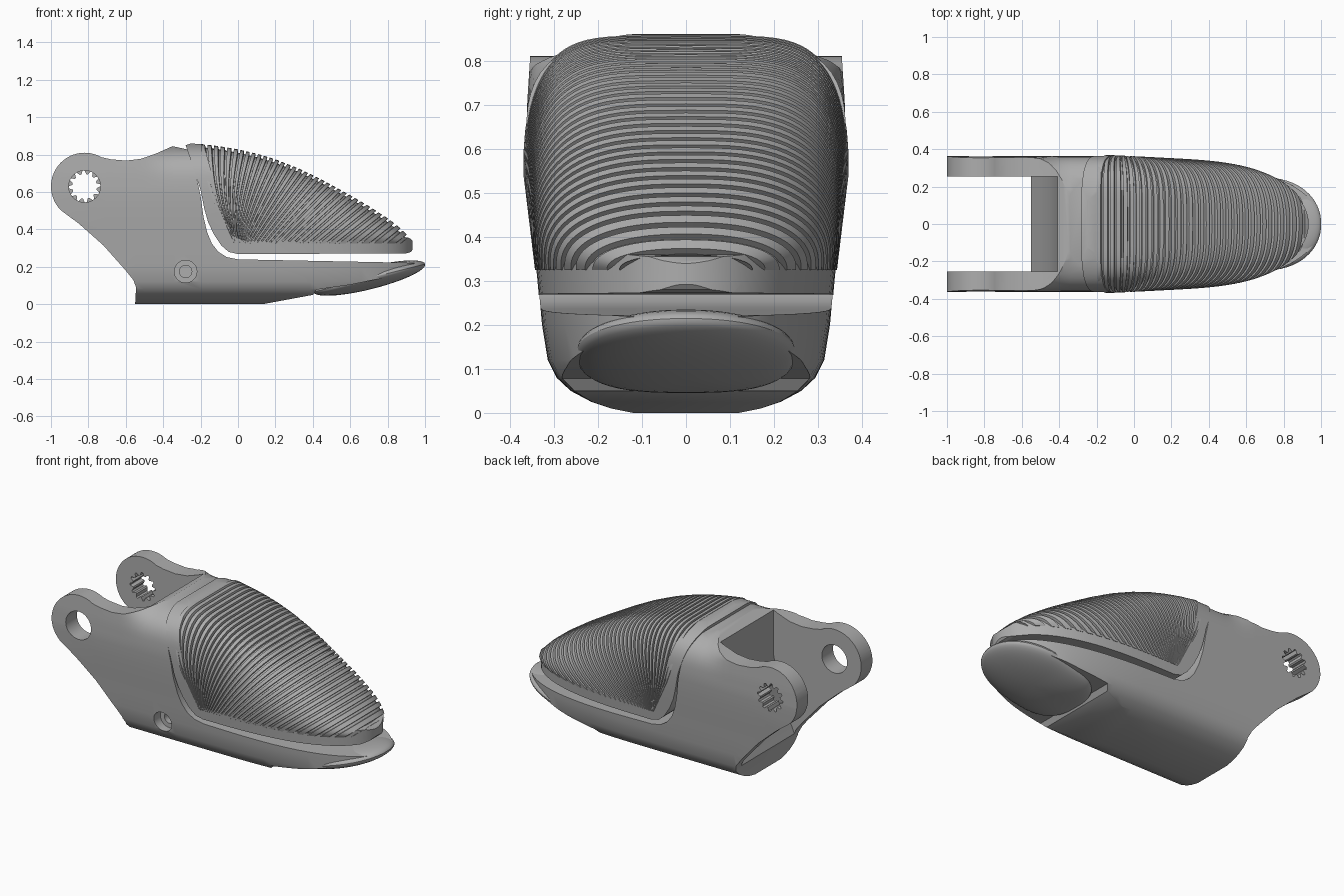
import bpy, bmesh, math

scene = bpy.context.scene
if "Cube" in bpy.data.objects:
    bpy.data.objects.remove(bpy.data.objects["Cube"])

grey = bpy.data.materials.new("plain grey")
grey.use_nodes = True
grey.diffuse_color = (0.42, 0.42, 0.42, 1)
grey.node_tree.nodes["Principled BSDF"].inputs["Base Color"].default_value = (0.42, 0.42, 0.42, 1)


def finish(name, bm):
    bmesh.ops.recalc_face_normals(bm, faces=bm.faces[:])
    mesh = bpy.data.meshes.new(name)
    bm.to_mesh(mesh)
    bm.free()
    mesh.materials.append(grey)
    ob = bpy.data.objects.new(name, mesh)
    scene.collection.objects.link(ob)
    return ob


def loft(name, rings):
    """Skin a list of closed rings and cap both ends."""
    bm = bmesh.new()
    rows = [[bm.verts.new(p) for p in ring] for ring in rings]
    n = len(rows[0])
    for a, b in zip(rows, rows[1:]):
        for i in range(n):
            j = (i + 1) % n
            bm.faces.new((a[i], a[j], b[j], b[i]))
    bm.faces.new(rows[0])
    bm.faces.new(rows[-1])
    return finish(name, bm)


def slab(name, profile, y0, y1):
    """Extrude a side profile (x, z) across y."""
    return loft(name, [[(x, y, z) for x, z in profile] for y in (y0, y1)])


def circle(cx, cz, r, n=48, inner=None):
    return [(cx + (inner if inner and i % 4 > 1 else r) * math.cos(math.tau * i / n),
             cz + (inner if inner and i % 4 > 1 else r) * math.sin(math.tau * i / n))
            for i in range(n)]


def cut(ob, other, operation="DIFFERENCE"):
    mod = ob.modifiers.new("cut", "BOOLEAN")
    mod.operation = operation
    mod.solver = "EXACT"
    mod.object = other
    bpy.context.view_layer.objects.active = ob
    bpy.ops.object.modifier_apply(modifier=mod.name)
    bpy.data.objects.remove(other)


def smooth(ob, angle=30):
    bpy.ops.object.select_all(action="DESELECT")
    ob.select_set(True)
    bpy.context.view_layer.objects.active = ob
    bpy.ops.object.shade_smooth_by_angle(angle=math.radians(angle))


def interp(table, t):
    for (a, va), (b, vb) in zip(table, table[1:]):
        if t <= b:
            return va + (vb - va) * max(0, t - a) / (b - a)
    return table[-1][1]


def taper(x, tip):
    """Narrowing of the plan outline towards the fingertip."""
    return math.sqrt(max(0.001, 1 - (max(x, 0) / tip) ** 3))


WIDTHS = [(-0.01, 0.1), (0, 0.12), (0.01, 0.17), (0.025, 0.215), (0.05, 0.262), (0.08, 0.294), (0.12, 0.314),
          (0.2, 0.327), (0.3, 0.336), (0.4, 0.346), (0.5, 0.357), (0.6, 0.363), (0.7, 0.361), (0.9, 0.348)]


def envelope(tip, top, scale):
    """Outer hull: tapered to the tip, with a rounded crown ahead of the ears."""
    levels = [z for z, w in WIDTHS if z < 0.55]
    levels += [0.55 + (top - 0.55) * math.sin(math.pi / 2 * k / 16) for k in range(17)]
    stations = [-1.1, -0.7, -0.55, -0.5, -0.46, -0.42, -0.38, -0.34, -0.2, 0]
    stations += [tip * math.sin(math.pi / 2 * k / 24) for k in range(3, 25)]
    rings = []
    for x in stations:
        s = min(1, max(0, (x + 0.55) / 0.2))
        s = s * s * (3 - 2 * s)
        side = []
        for z in levels:
            u = max(0, (z - 0.55) / (top - 0.55))
            crown = max(0.002, 1 - u ** 5) ** 0.4
            side.append((interp(WIDTHS, z) * scale * taper(x, tip) * (1 - s + s * crown), z))
        rings.append([(x, y, z) for y, z in side] + [(x, -y, z) for y, z in reversed(side)])
    return loft("hull", rings)


# Body: side silhouette with round ears, trimmed to the hull
ear_x, ear_z = -0.82, 0.63
ear = [(ear_x + 0.18 * math.cos(math.radians(a)), ear_z + 0.18 * math.sin(math.radians(a)))
       for a in range(225, 59, -5)]
outline = [(-0.55, 0), (-0.545, 0.09), (-0.56, 0.13), (-0.6, 0.18), (-0.72, 0.315), (-0.85, 0.43)]
outline += ear
outline += [(-0.68, 0.775), (-0.6, 0.768), (-0.52, 0.777), (-0.44, 0.805), (-0.35, 0.845),
            (-0.26, 0.825), (-0.235, 0.74), (-0.2, 0.58), (-0.185, 0.47), (-0.165, 0.385), (-0.14, 0.325),
            (-0.105, 0.28), (-0.06, 0.252), (0, 0.24), (0.9, 0.222), (0.96, 0.218), (0.95, 0.208),
            (0.8, 0.146), (0.6, 0.104), (0.42, 0.078), (0.4, 0.05), (0.13, 0)]
body = slab("finger_body", outline, -0.5, 0.5)
cut(body, envelope(1.0, 0.852, 1), "INTERSECT")

# Channel between the ears
channel = [(-1.3, 1), (-0.41, 1), (-0.41, 0.55), (-0.45, 0.36), (-0.5, 0.22), (-0.552, 0.1), (-1.3, 0.1)]
cut(body, slab("channel", channel, -0.255, 0.255))

# Round hole in one ear, toothed hole in the other, screw hole in the side
cut(body, slab("round_hole", circle(ear_x, ear_z, 0.085), -0.5, -0.1))
cut(body, slab("toothed_hole", circle(ear_x, ear_z, 0.085, 48, 0.066), 0.1, 0.5))
cut(body, slab("screw_hole", circle(-0.28, 0.175, 0.06, 32), -0.5, -0.26))
cut(body, slab("screw_bore", circle(-0.28, 0.175, 0.033, 32), -0.5, -0.15))
smooth(body)

# Nail: flattened lens under the fingertip, squarer at its rear
bm = bmesh.new()
bmesh.ops.create_uvsphere(bm, u_segments=64, v_segments=24, radius=1)
tilt = math.radians(14)
for v in bm.verts:
    a = math.atan2(v.co.y, v.co.x)
    n = 2.1 if v.co.x > 0 else 3
    square = (abs(math.cos(a)) ** n + abs(math.sin(a)) ** n) ** (-1 / n)
    x, y, z = v.co.x * 0.308 * square, v.co.y * 0.248 * square, v.co.z * 0.06
    v.co = (0.702 + x * math.cos(tilt) - z * math.sin(tilt), y,
            0.14 + x * math.sin(tilt) + z * math.cos(tilt))
smooth(finish("nail", bm))

# Pad rim: smooth band behind and below the ridges, closing in a rounded nose
rim_outline = [(-0.28, 0.85), (-0.27, 0.82), (-0.245, 0.75), (-0.2, 0.61), (-0.18, 0.51), (-0.16, 0.44),
               (-0.13, 0.375), (-0.09, 0.315), (-0.05, 0.28), (0, 0.268), (0.9, 0.272), (0.925, 0.28),
               (0.94, 0.3), (0.94, 0.335), (0.915, 0.355), (0.87, 0.362), (0.78, 0.338), (0.03, 0.338),
               (-0.03, 0.37), (-0.09, 0.5), (-0.14, 0.7), (-0.18, 0.845), (-0.2, 0.855), (-0.25, 0.86)]
rim = slab("pad_rim", rim_outline, -0.5, 0.5)
cut(rim, envelope(0.934, 0.865, 1.004), "INTERSECT")
smooth(rim)

# Ridged grip pad: fan of arched sections, stepping between ridge and groove
TOP_X = [(0, -0.2), (0.16, 0), (0.46, 0.33), (0.72, 0.6), (0.91, 0.81), (1, 0.915)]
TOP_Z = [(-0.2, 0.857), (-0.1, 0.845), (0, 0.828), (0.1, 0.805), (0.2, 0.775), (0.33, 0.724), (0.45, 0.665),
         (0.6, 0.583), (0.7, 0.525), (0.81, 0.453), (0.87, 0.405), (0.915, 0.36)]
RIDGES, STEPS = 35, 40


def pad_section(t, depth):
    bx, bz = -0.02 + 0.89 * t ** 3, 0.325
    tx = interp(TOP_X, t)
    tz = interp(TOP_Z, tx)
    height = math.hypot(tx - bx, tz - bz)
    rise = max(0.2, 1 - depth / height)
    power = 2 / (2.2 + 3.3 * (1 - t) ** 1.2)
    half = 0.343 * taper(bx, 0.935) - depth * 0.7
    ring = []
    for k in range(STEPS + 1):
        a = math.pi * k / STEPS
        v = math.sin(a) ** power if 0 < k < STEPS else 0
        y = math.copysign(abs(math.cos(a)) ** power, math.cos(a))
        y *= half * (1 + 0.08 * math.sin(math.pi * v) * (1 - t))
        bow = 0.035 * math.sin(math.pi * v) * (1 - t) ** 3
        ring.append((bx + (tx - bx) * v * rise - bow, y, bz + (tz - bz) * v * rise))
    return ring


sections = []
for i in range(RIDGES):
    for f, depth in ((0, 0), (0.6, 0), (0.65, 0.018), (0.95, 0.018)):
        sections.append(pad_section((i + f) / RIDGES, depth))
sections.append(pad_section(1, 0))
smooth(loft("ridged_pad", sections), 25)
